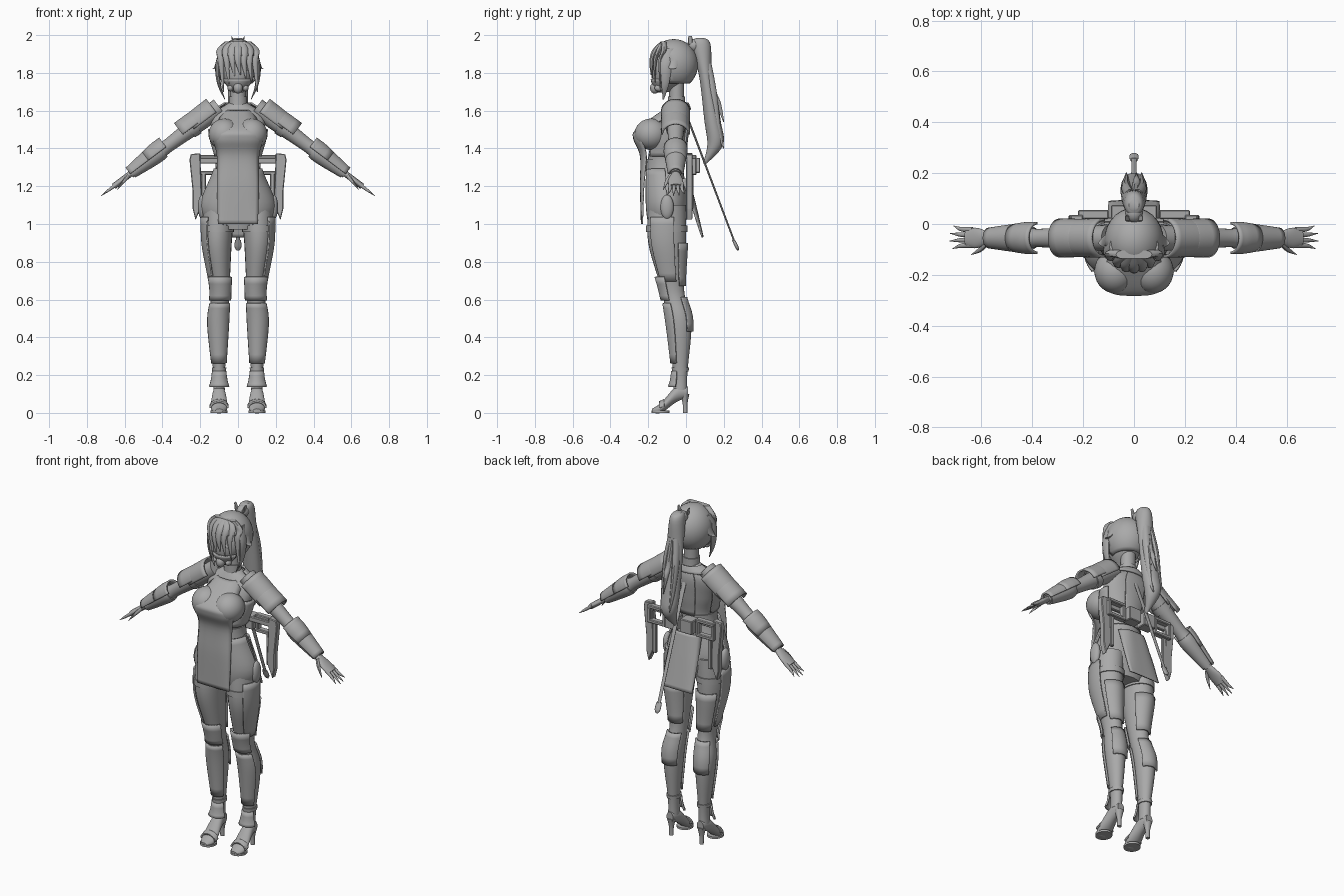
import bpy
import bmesh
from math import sin, cos, radians
from mathutils import Vector

default = bpy.data.objects.get("Cube")
if default:
    bpy.data.objects.remove(default, do_unlink=True)

grey = bpy.data.materials.new("neutral grey")
grey.use_nodes = True
grey.diffuse_color = (0.4, 0.4, 0.4, 1)
grey.node_tree.nodes["Principled BSDF"].inputs["Base Color"].default_value = grey.diffuse_color

# Cross-section axes: upright parts, the drooping arms, and the feet
X, Y, Z = Vector((1, 0, 0)), Vector((0, 1, 0)), Vector((0, 0, 1))
ARM_DIR, ARM_UP = Vector((0.8, 0, -0.6)), Vector((0.6, 0, 0.8))
UPRIGHT, ARM_AXES, FOOT_AXES = (X, Y), (Y, ARM_UP), (X, Z)

# Arcs in degrees for shells that cover only part of a limb
FRONT, BACK, OUTER, OUTER_FRONT, TOP = (205, 335), (35, 145), (-50, 20), (-60, 0), (0, 180)


def finish(name, bm, mirror=False, thick=0.0, angle=40):
    """Turn a bmesh into a shaded object with its modifiers."""
    bmesh.ops.recalc_face_normals(bm, faces=bm.faces)
    mesh = bpy.data.meshes.new(name)
    bm.to_mesh(mesh)
    bm.free()
    mesh.materials.append(grey)
    ob = bpy.data.objects.new(name, mesh)
    bpy.context.collection.objects.link(ob)
    bpy.ops.object.select_all(action="DESELECT")
    bpy.context.view_layer.objects.active = ob
    ob.select_set(True)
    bpy.ops.object.shade_smooth_by_angle(angle=radians(angle))
    if mirror:
        ob.modifiers.new("Mirror", "MIRROR").use_mirror_merge = False
    if thick:
        solid = ob.modifiers.new("Solidify", "SOLIDIFY")
        solid.thickness = thick
        solid.offset = 0


def sample(keys, t):
    """Smooth curve through the keys; t counts keys from the first."""
    last = len(keys) - 1
    i = min(int(t), last - 1)
    f = t - i
    a, b, c, d = [Vector(keys[min(max(i + k, 0), last)]) for k in (-1, 0, 1, 2)]
    return b + (c - a + (2 * a - 5 * b + 4 * c - d + (3 * (b - c) + d - a) * f) * f) * f / 2


def resample(keys, start=0, end=None, steps=6):
    end = len(keys) - 1 if end is None else end
    count = max(2, round((end - start) * steps))
    return [sample(keys, start + (end - start) * i / count) for i in range(count + 1)]


def bridge(bm, rows, closed):
    for a, b in zip(rows, rows[1:]):
        for i in range(len(a) if closed else len(a) - 1):
            j = (i + 1) % len(a)
            bm.faces.new((a[i], a[j], b[j], b[i]))


def skin(name, rings, axes=UPRIGHT, arc=None, mirror=False, n=24):
    """Skin elliptical rings (x, y, z, ru, rv); an arc gives an open shell."""
    bm = bmesh.new()
    u, v = axes
    first, last = arc or (0, 360)
    angles = [radians(first + (last - first) * i / n) for i in range(n + 1 if arc else n)]
    rows = []
    for x, y, z, ru, rv in rings:
        ru, rv = max(ru, 0.002), max(rv, 0.002)
        rows.append([bm.verts.new(Vector((x, y, z)) + u * ru * cos(t) + v * rv * sin(t)) for t in angles])
    bridge(bm, rows, closed=not arc)
    if not arc:
        bm.faces.new(rows[0])
        bm.faces.new(rows[-1])
    finish(name, bm, mirror, thick=0.01 if arc else 0)


def loft(name, keys, **options):
    skin(name, resample(keys), **options)


def wrap(name, limb, start, end, arc=None, grow=0.006, flare=0.0, mirror=True, **options):
    """Armour or a band that follows a limb between two of its keys."""
    rings = resample(limb, start, end)
    for i, ring in enumerate(rings):
        extra = grow + flare * i / (len(rings) - 1)
        ring[3] += extra
        ring[4] += extra
    skin(name, rings, arc=arc, mirror=mirror, **options)


def strand(name, points, width, depth, **options):
    """Tapering lock or finger through the points."""
    last = len(points) - 1
    scales = [1 - 0.9 * (i / last) ** 2 for i in range(len(points))]
    loft(name, [(*p, width * k, depth * k) for p, k in zip(points, scales)], n=10, **options)


def sheet(name, keys, bend, columns=12):
    """Hanging cloth; keys are (z, half width, y). The side edges bend most at the top."""
    bm = bmesh.new()
    rows = resample(keys)
    grid = []
    for r, (z, width, y) in enumerate(rows):
        pull = bend * (1 - r / len(rows))
        across = [2 * i / columns - 1 for i in range(columns + 1)]
        grid.append([bm.verts.new((width * t, y + pull * t ** 4, z)) for t in across])
    bridge(bm, grid, closed=False)
    finish(name, bm, thick=0.008)


def ball(name, centre, size, mirror=False, keep=None):
    bm = bmesh.new()
    bmesh.ops.create_uvsphere(bm, u_segments=28, v_segments=18, radius=1)
    for vert in bm.verts:
        vert.co = Vector([o + c * s for o, c, s in zip(centre, vert.co, size)])
    if keep:
        gone = [f for f in bm.faces if not keep(f.calc_center_median())]
        bmesh.ops.delete(bm, geom=gone, context="FACES")
    finish(name, bm, mirror, thick=0.008 if keep else 0)


def slab(name, outline, back, depth):
    """Mirrored flat plate from an x-z outline."""
    bm = bmesh.new()
    face = bm.faces.new([bm.verts.new((x, back, z)) for x, z in outline])
    new = bmesh.ops.extrude_face_region(bm, geom=[face])["geom"]
    moved = [g for g in new if isinstance(g, bmesh.types.BMVert)]
    bmesh.ops.translate(bm, vec=Y * depth, verts=moved)
    bmesh.ops.bevel(bm, geom=bm.edges[:], offset=0.004, segments=1, affect="EDGES")
    finish(name, bm, mirror=True, angle=25)


def rect(x, z, width, height):
    return [(x, z), (x + width, z), (x + width, z + height), (x, z + height)]


# Torso, neck and bust
torso = [(0, -.05, 1.64, .05, .04), (0, -.06, 1.57, .14, .07), (0, -.09, 1.45, .13, .09),
         (0, -.11, 1.31, .105, .095), (0, -.1, 1.1, .18, .11), (0, -.1, .97, .12, .09)]
neck = [(0, -.05, 1.57, .05, .05), (0, -.05, 1.64, .042, .04), (0, -.05, 1.76, .042, .04)]
loft("torso", torso)
loft("neck", neck)
wrap("choker", neck, .9, 1.3, mirror=False)
wrap("collar", torso, 0, .6, arc=TOP, grow=.02, mirror=False)
wrap("rib_guard", torso, 1.6, 2.7, arc=OUTER, grow=.015)
wrap("hip_guard", torso, 3.1, 4.7, arc=OUTER_FRONT, grow=.015)
wrap("spine_guard", torso, .3, 2.8, arc=(65, 115), mirror=False)
wrap("belt", torso, 2.8, 3.1, mirror=False)
ball("bust", (.073, -.185, 1.475), (.083, .088, .083), mirror=True)
sheet("front_panel", [(1.6, .08, -.12), (1.5, .12, -.26), (1.45, .13, -.275), (1.36, .11, -.24),
                      (1.2, .11, -.24), (1, .105, -.235)], bend=.07)
sheet("back_flap", [(1.24, .09, .015), (1.1, .1, .05), (.93, .1, .09)], bend=-.04)

# Head and mask
head = [(0, -.11, 1.7, .02, .03), (0, -.09, 1.76, .075, .085), (0, -.08, 1.84, .09, .095),
        (0, -.07, 1.95, .05, .06)]
loft("head", head)
wrap("mask", head, 0, 1.1, arc=FRONT, mirror=False)
ball("mask_filter", (0, -.165, 1.72), (.025, .025, .03))
ball("mask_valve", (.04, -.145, 1.72), (.016, .022, .018), mirror=True)
ball("eye", (.036, -.163, 1.82), (.016, .007, .011), mirror=True)
ball("ear", (.088, -.065, 1.8), (.012, .02, .03), mirror=True)

# Hair: open cap, fringe, side locks and ponytail
ball("hair_cap", (0, -.065, 1.845), (.113, .125, .13),
     keep=lambda c: c.z > 1.75 and (c.z > 1.88 or c.y > -.1))
for i in range(-3, 4):
    x = i * .03
    front = 6 * x * x - .185
    tip = 1.79 + .01 * (i % 3) - abs(x)
    strand("fringe_lock", [(x / 2, -.12, 1.965), (x, front + .02, 1.92), (x, front, 1.86), (x + .012, front, tip)],
           width=.026, depth=.016)
strand("side_lock", [(.08, -.09, 1.93), (.106, -.105, 1.84), (.1, -.11, 1.74), (.07, -.12, 1.66)],
       width=.016, depth=.035, mirror=True)
strand("hair_flick", [(.1, -.06, 1.88), (.117, -.07, 1.83), (.14, -.075, 1.82)],
       width=.012, depth=.03, mirror=True)
ball("hair_tie", (0, .045, 1.945), (.035, .04, .035))
slab("hair_ornament", [(.01, 1.95), (.03, 1.95), (.036, 2), (.026, 1.98)], back=.01, depth=.025)
loft("ponytail", [(0, .075, 1.985, .02, .02), (0, .08, 1.95, .04, .05), (0, .105, 1.78, .05, .035),
                  (0, .14, 1.55, .053, .043), (0, .155, 1.42, .042, .042), (0, .1, 1.32, .005, .01)])
for side, end in [(.03, 1.4), (-.03, 1.44), (.01, 1.54)]:
    strand("ponytail_strand", [(side / 2, .11, 1.85), (side, .14, 1.7), (side, .17, end + .1), (side, .2, end)],
           width=.022, depth=.026)


# Arms and their armour
def arm_point(distance, across=0.0, lift=0.0):
    return Vector((.13, across - .055, 1.595)) + ARM_DIR * distance + ARM_UP * lift


on_arm = dict(axes=ARM_AXES, mirror=True)
arm = [(*arm_point(s), r, r) for s, r in [(-.04, .05), (.1, .048), (.3, .036), (.38, .042), (.55, .024)]]
loft("arm", arm, **on_arm)
wrap("shoulder_pad", arm, .3, 1.2, arc=(-10, 190), grow=.022, **on_arm)
wrap("shoulder_fin", arm, .9, 1.5, arc=TOP, grow=.02, flare=.01, **on_arm)
wrap("sleeve_band", arm, 1.1, 1.3, **on_arm)
wrap("bracer", arm, 2.4, 3.9, **on_arm)
wrap("elbow_guard", arm, 2.1, 3.3, arc=TOP, grow=.022, flare=-.01, **on_arm)
wrap("wrist_guard", arm, 3.1, 4, arc=TOP, grow=.012, **on_arm)

# Hands with fanned fingers
loft("palm", [(*arm_point(s), width, .016) for s, width in [(.54, .02), (.61, .04), (.66, .034)]], **on_arm)
for i, finger in enumerate(["index", "middle", "ring", "little"]):
    spread = (i - 1.4) * .02
    reach = .75 - .016 * abs(i - 1.4)
    strand(finger + "_finger", [arm_point(.63, spread), arm_point(.69, spread * 1.1), arm_point(reach, spread * 1.5)],
           width=.011, depth=.01, **on_arm)
strand("thumb", [arm_point(.56, -.02), arm_point(.6, -.045, -.01), arm_point(.655, -.065, -.025)],
       width=.014, depth=.012, **on_arm)

# Legs and their armour
leg = [(.1, -.1, 1.1, .085, .1), (.108, -.1, .9, .075, .1), (.093, -.07, .65, .048, .06),
       (.105, -.035, .48, .054, .064), (.1, -.03, .22, .031, .038), (.1, -.03, .12, .03, .036)]
loft("leg", leg, mirror=True)
wrap("outer_thigh_plate", leg, .4, 1.8, arc=OUTER)
wrap("rear_thigh_plate", leg, 1, 1.9, arc=BACK)
wrap("garter", leg, .6, .75)
wrap("knee_guard", leg, 1.7, 2.3, arc=FRONT, grow=.012)
wrap("shin_plate", leg, 2.4, 3.8, arc=FRONT)
wrap("calf_plate", leg, 2.2, 3.2, arc=BACK)
wrap("ankle_cuff", leg, 3.9, 4)
wrap("instep_guard", leg, 4, 4.7, arc=FRONT, flare=.02)
ball("thigh_pouch", (.19, -.1, 1.09), (.022, .035, .065), mirror=True)

# High-heeled shoes
loft("shoe", [(.1, .01, .11, .022, .03), (.1, -.05, .1, .034, .042), (.1, -.13, .028, .044, .027),
              (.1, -.18, .012, .02, .01)], axes=FOOT_AXES, mirror=True)
loft("shoe_heel", [(.1, -.006, .1, .026, .024), (.1, -.005, .05, .014, .013), (.1, -.004, 0, .012, .011)],
     mirror=True)
loft("shoe_sole", [(.1, -.135, z, .045, .048) for z in (0, .012)], mirror=True)
loft("toe_strap", [(.1, -.115, .035, .046, .034), (.1, -.14, .025, .046, .032)],
     axes=FOOT_AXES, arc=TOP, mirror=True)

# Belt gear
slab("belt_bar", rect(.02, 1.32, .19, .03), back=.005, depth=.02)
slab("holster", [(.2, 1.375), (.25, 1.37), (.257, 1.34), (.24, 1.17), (.24, 1.08), (.225, 1.02), (.19, 1.1)],
     back=0, depth=.035)
for z in (1.26, 1.345):
    slab("frame_rail", rect(.1, z, .12, .02), back=.02, depth=.035)
for x in (.1, .2):
    slab("frame_post", rect(x, 1.27, .02, .08), back=.02, depth=.035)
slab("back_pouch", rect(.01, 1.27, .08, .08), back=.01, depth=.065)
slab("hanging_strap", rect(.17, 1.08, .025, .19), back=.02, depth=.02)

# Slanting sword on the back
loft("sword", [(0, 0, 1.585, .014, .006), (0, .255, .91, .01, .005)])
loft("sword_cap", [(0, .252, .915, .016, .008), (0, .268, .88, .018, .01), (0, .275, .86, .008, .004)])
